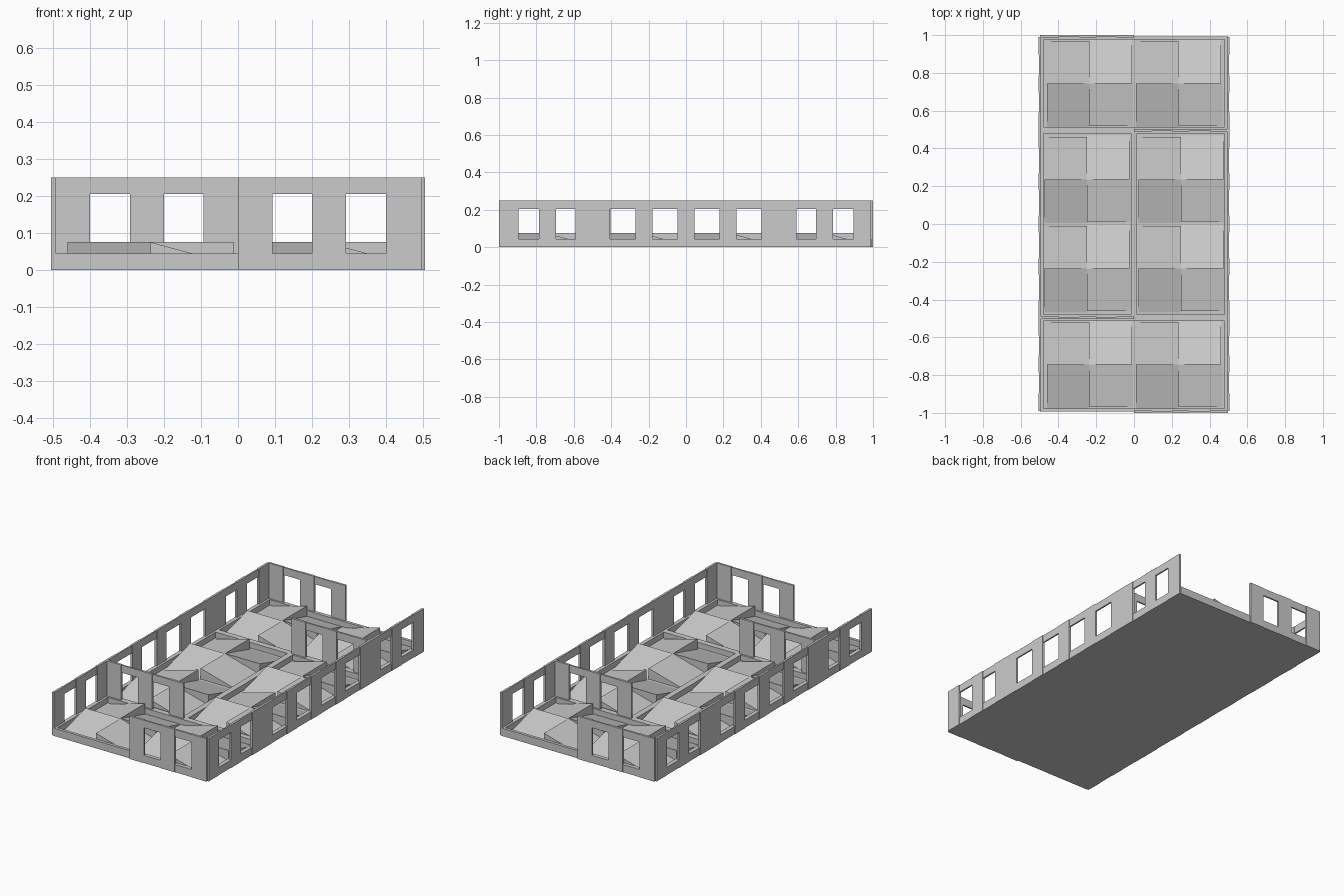
import bpy, bmesh, math
from mathutils import Matrix, Vector

if "Cube" in bpy.data.objects:
    bpy.data.objects.remove(bpy.data.objects["Cube"])

GREY = bpy.data.materials.new("light_grey")
GREY.use_nodes = True
GREY.diffuse_color = (0.6, 0.6, 0.6, 1)
GREY.node_tree.nodes["Principled BSDF"].inputs["Base Color"].default_value = (0.6, 0.6, 0.6, 1)

FLOOR, RIM, PEAK, HEIGHT = 0.012, 0.045, 0.075, 0.25
WINDOW_TOP = 0.205


def add_object(name, bm, matrix):
    bmesh.ops.recalc_face_normals(bm, faces=bm.faces)
    mesh = bpy.data.meshes.new(name)
    bm.to_mesh(mesh)
    bm.free()
    mesh.materials.append(GREY)
    obj = bpy.data.objects.new(name, mesh)
    obj.matrix_world = matrix
    bpy.context.collection.objects.link(obj)
    return obj


def add_box(bm, lo, hi):
    lo, hi = Vector(lo), Vector(hi)
    verts = bmesh.ops.create_cube(bm, size=1)["verts"]
    for v in verts:
        v.co = (lo + hi) / 2 + v.co * (hi - lo)


def turn(degrees):
    return Matrix.Rotation(math.radians(degrees), 4, 'Z')


# Floor tray: a 2:1 slab with a sunken, rimmed pit
def tray(name, matrix):
    bm = bmesh.new()
    add_box(bm, (-0.4965, -0.24825, 0), (0.4965, 0.24825, RIM))
    bm.faces.ensure_lookup_table()
    bm.normal_update()
    top = max(bm.faces, key=lambda f: f.calc_center_median().z)
    bmesh.ops.inset_region(bm, faces=[top], thickness=0.024)
    pit = bmesh.ops.extrude_face_region(bm, geom=[top])["geom"]
    bmesh.ops.delete(bm, geom=[top], context='FACES')
    for v in pit:
        if isinstance(v, bmesh.types.BMVert):
            v.co.z = FLOOR
    add_object(name, bm, matrix)


# Pinwheel of four ramps, each rising toward the middle
def pinwheel(name, matrix):
    bm = bmesh.new()
    width, length = 0.225, 0.232
    profile = [(-length, FLOOR), (0, FLOOR), (0, PEAK)]
    for i in range(4):
        near = [bm.verts.new((0, y, z)) for y, z in profile]
        far = [bm.verts.new((-width, y, z)) for y, z in profile]
        bm.faces.new(near)
        bm.faces.new(far[::-1])
        for a in range(3):
            b = (a + 1) % 3
            bm.faces.new((near[a], far[a], far[b], near[b]))
        bmesh.ops.rotate(bm, verts=near + far, cent=(0, 0, 0),
                         matrix=Matrix.Rotation(i * math.pi / 2, 3, 'Z'))
    add_object(name, bm, matrix)


# Wall along local x: proud pillars with recessed sills and lintels
def wall(name, matrix, start, end, windows, bottom=0.0):
    bm = bmesh.new()
    edges = [start] + [v for w in windows for v in w] + [end]
    for a, b in zip(edges[0::2], edges[1::2]):
        add_box(bm, (a, -0.0065, bottom), (b, 0.0065, HEIGHT))
    for a, b in windows:
        add_box(bm, (a, -0.0045, bottom), (b, 0.0045, RIM))
        add_box(bm, (a, -0.0045, WINDOW_TOP), (b, 0.0045, HEIGHT - 0.001))
    add_object(name, bm, matrix)


SHORT = [(0.093, 0.2), (0.292, 0.4)]
SIDE = [(0.045, 0.18), (0.27, 0.405), (0.59, 0.695), (0.785, 0.895)]
SIDE = [(-b, -a) for a, b in reversed(SIDE)] + SIDE

# The plan repeats after a half turn
for label, angle in (("front", 0), ("back", 180)):
    half = turn(angle)
    end_tray = half @ Matrix.Translation((0, -0.74475, 0))
    side_tray = half @ Matrix.Translation((0.24825, 0, 0)) @ turn(90)
    for part, place in (("end", end_tray), ("side", side_tray)):
        tray(f"{label}_{part}_floor_tray", place)
        for n, x in enumerate((-0.236, 0.236), 1):
            pinwheel(f"{label}_{part}_ramps_{n}", place @ Matrix.Translation((x, 0, 0)))

    wall(f"{label}_end_wall", half @ Matrix.Translation((0, -0.9935, 0)),
         0, 0.497, SHORT)
    wall(f"{label}_inner_wall", half @ Matrix.Translation((0, -0.497, 0)) @ turn(180),
         0, 0.497, SHORT, 0.02)
    wall(f"{label}_side_wall", half @ Matrix.Translation((0.4985, 0, 0)) @ turn(90),
         -0.99, 0.99, SIDE)
